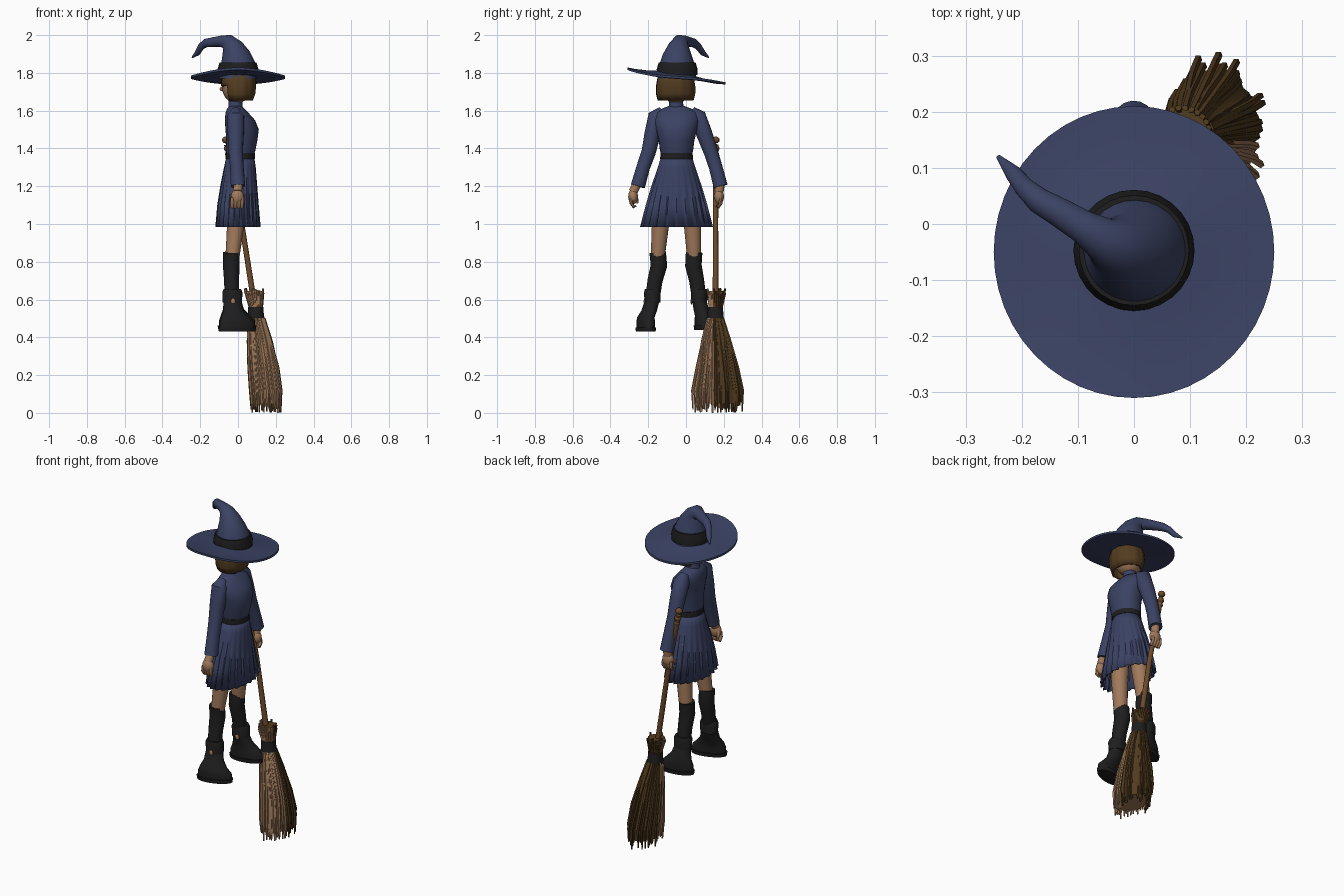
import bpy, bmesh, math, random
from mathutils import Vector

random.seed(4)
cube = bpy.data.objects.get("Cube")
if cube:
    bpy.data.objects.remove(cube, do_unlink=True)


def material(name, r, g, b):
    m = bpy.data.materials.new(name)
    m.use_nodes = True
    m.diffuse_color = (r, g, b, 1)
    node = m.node_tree.nodes["Principled BSDF"]
    node.inputs["Base Color"].default_value = (r, g, b, 1)
    node.inputs["Roughness"].default_value = 0.8
    return m


BLUE = material("navy cloth", 0.043, 0.055, 0.125)
BLACK = material("black leather", 0.013, 0.013, 0.014)
HAIR = material("dark brown", 0.085, 0.045, 0.014)
SKIN = material("skin", 0.36, 0.195, 0.105)
STRAW = material("straw", 0.36, 0.2, 0.105)
WOOD = material("wood", 0.15, 0.068, 0.024)


def finish(name, bm, *mats):
    bmesh.ops.recalc_face_normals(bm, faces=bm.faces)
    mesh = bpy.data.meshes.new(name)
    bm.to_mesh(mesh)
    bm.free()
    for m in mats:
        mesh.materials.append(m)
    ob = bpy.data.objects.new(name, mesh)
    bpy.context.collection.objects.link(ob)
    bpy.ops.object.select_all(action='DESELECT')
    ob.select_set(True)
    bpy.context.view_layer.objects.active = ob
    bpy.ops.object.shade_smooth_by_angle(angle=math.radians(45))
    return ob


def bridge(bm, rings, caps=True):
    rows = [[bm.verts.new(p) for p in ring] for ring in rings]
    n = len(rows[0])
    for a, b in zip(rows, rows[1:]):
        for i in range(n):
            j = (i + 1) % n
            bm.faces.new((a[i], a[j], b[j], b[i]))
    if caps:
        bm.faces.new(rows[0])
        bm.faces.new(rows[-1])


def oval_ring(x, y, z, rx, ry, sides=28, turn=0, wave=None):
    """Horizontal elliptical ring, optionally turned or pleated."""
    c, s = math.cos(turn), math.sin(turn)
    out = []
    for i in range(sides):
        a = math.tau * i / sides
        k = wave(i) if wave else 1
        u, v = rx * k * math.cos(a), ry * k * math.sin(a)
        out.append((x + u * c - v * s, y + u * s + v * c, z))
    return out


def loft(name, sections, mat, caps=True, **kw):
    bm = bmesh.new()
    bridge(bm, [oval_ring(*s, **kw) for s in sections], caps)
    return finish(name, bm, mat)


def add_tube(bm, points, sides=16):
    """Round tube through (x, y, z, radius) points."""
    ps = [Vector(p[:3]) for p in points]
    rings = []
    for i, p in enumerate(ps):
        t = (ps[min(i + 1, len(ps) - 1)] - ps[max(i - 1, 0)]).normalized()
        u = t.cross(Vector((0.3, 1, 0.1))).normalized()
        v = t.cross(u)
        rings.append([p + points[i][3] * (u * math.cos(math.tau * k / sides) + v * math.sin(math.tau * k / sides))
                      for k in range(sides)])
    bridge(bm, rings)


def tube(name, points, mat, sides=16):
    bm = bmesh.new()
    add_tube(bm, points, sides)
    return finish(name, bm, mat)


def ball(name, centre, size, mat):
    bm = bmesh.new()
    bmesh.ops.create_uvsphere(bm, u_segments=20, v_segments=14, radius=1)
    for v in bm.verts:
        v.co = Vector(centre) + Vector(size) * v.co
    return finish(name, bm, mat)


# Hat: drooping crown, band and wide tilted brim
tube("hat_crown", [(0, -.047, 1.77, .102), (0, -.047, 1.84, .095), (-.012, -.045, 1.89, .078),
                   (-.03, -.038, 1.935, .058), (-.055, -.028, 1.965, .04), (-.09, -.005, 1.967, .03),
                   (-.135, .022, 1.962, .026), (-.17, .042, 1.958, .023), (-.195, .065, 1.94, .018),
                   (-.215, .09, 1.905, .015), (-.242, .12, 1.882, .004)], BLUE, 28)
loft("hat_band", [(0, -.047, 1.79, .107, .107), (0, -.047, 1.82, .108, .108), (0, -.047, 1.855, .098, .098)], BLACK)
bm = bmesh.new()
rings = []
for t, lift in ((.36, .008), (.6, 0), (.85, -.002), (1, 0), (1, -.012), (.8, -.016), (.36, -.01)):
    ring = []
    for x, y, z in oval_ring(0, -.05, 1.79, .25 * t, .26 * t, 48):
        a = math.atan2(y + .05, x)
        ring.append((x, y, z + lift - .13 * (y + .05) - .03 * abs(x) + .005 * math.sin(3 * a) * t))
    rings.append(ring)
bridge(bm, rings, caps=False)
finish("hat_brim", bm, BLUE)

# Head: face on the -x side, bobbed hair with its opening there
ball("head", (-.008, -.053, 1.73), (.078, .08, .092), SKIN)
ball("nose", (-.085, -.053, 1.715), (.012, .01, .012), SKIN)
for s in (-1, 1):
    ball("eye", (-.078, -.053 + s * .033, 1.735), (.005, .013, .009), BLACK)
bm = bmesh.new()
strands = lambda i: 1 + .025 * (i % 3 - 1)
bridge(bm, [oval_ring(.003, -.055, z, rx, ry, 36, wave=strands) for z, rx, ry in (
    (1.655, .075, .095), (1.69, .088, .103), (1.73, .092, .103), (1.75, .092, .1), (1.8, .085, .09))], caps=False)
front = [f for f in bm.faces if f.calc_center_median().x < -.05 and f.calc_center_median().z < 1.738]
bmesh.ops.delete(bm, geom=front, context='FACES')
hair = finish("hair", bm, HAIR)
hair.modifiers.new("thickness", 'SOLIDIFY').thickness = .012

# Dress: collar, bodice, belt and pleated skirt
tube("neck", [(-.012, -.052, 1.58, .033), (-.012, -.052, 1.69, .033)], SKIN)
loft("collar", [(-.013, -.052, 1.59, .045, .05), (-.013, -.052, 1.615, .037, .038),
                (-.012, -.052, 1.65, .037, .037)], BLUE)
loft("bodice", [(.012, -.05, 1.36, .072, .08), (.014, -.05, 1.39, .078, .088), (.02, -.05, 1.44, .082, .094),
                (.022, -.05, 1.5, .088, .108), (.01, -.05, 1.55, .08, .118), (-.006, -.05, 1.59, .06, .115),
                (-.012, -.05, 1.612, .045, .075), (-.012, -.05, 1.625, .03, .04)], BLUE)
loft("belt", [(.012, -.05, 1.345, .078, .087), (.012, -.05, 1.375, .077, .085)], BLACK)
bm = bmesh.new()
rings = []
for z, x, rx, ry in ((1.36, .012, .073, .081), (1.3, .01, .084, .1), (1.2, .004, .098, .135),
                     (1.1, 0, .11, .165), (.985, 0, .12, .195)):
    depth = .11 * (1.36 - z) / .37
    fold = lambda i: 1 - depth * (i % 4) / 3
    rings.append(oval_ring(x, -.05, z, rx, ry, 88, wave=fold))
bridge(bm, rings, caps=False)
skirt = finish("skirt", bm, BLUE)
skirt.modifiers.new("thickness", 'SOLIDIFY').thickness = .006


# Arms with hands
def arm(side, shoulder, elbow, cuff, hand):
    tube(side + "_sleeve", [(-.012, shoulder * .7 - .015, 1.6, .025), (-.012, shoulder, 1.57, .046),
                            (-.012, (shoulder + elbow) / 2, 1.48, .043), (-.012, elbow, 1.38, .038),
                            (-.006, (elbow + cuff) / 2, 1.3, .036), (0, cuff, 1.2, .038)], BLUE)
    out = 1 if cuff > 0 else -1
    tube(side + "_wrist", [(0, cuff, 1.22, .024), (-.002, hand, 1.17, .024)], SKIN)
    ball(side + "_palm", (-.003, hand, 1.145), (.034, .026, .04), SKIN)
    for k in range(4):
        x = -.03 + .017 * k
        tube(side + "_finger", [(x, hand + out * .008, 1.14, .01), (x, hand + out * .01, 1.11, .01),
                                (x, hand - out * .004, 1.09, .009), (x, hand - out * .016, 1.096, .006)], SKIN, 8)
    tube(side + "_thumb", [(-.02, hand, 1.16, .01), (-.034, hand - out * .02, 1.13, .009),
                           (-.03, hand - out * .024, 1.11, .005)], SKIN, 8)


arm("right", -.155, -.198, -.255, -.28)
arm("left", .06, .132, .183, .175)


# Legs with tall boots
def leg(side, hip, knee, ankle, shift, turn, floor):
    tube(side + "_thigh", [(0, hip, 1.2, .055), (-.012, (hip + knee) / 2, 1, .046), (-.03, knee, .82, .037)], SKIN)
    tube(side + "_boot_shaft", [(-.035, knee, .85, .044), (-.036, knee - shift * .2, .78, .044),
                                (-.034, (knee + ankle) / 2, .7, .04), (-.032, ankle, .6, .038)], BLACK)
    loft(side + "_boot_cuff", [(-.03, ankle, .585, .052, .042), (-.03, ankle, .64, .053, .044),
                               (-.03, ankle, .655, .046, .04)], BLACK)
    ball(side + "_buckle", (-.026, ankle - .041, .59), (.012, .005, .016), SKIN)
    foot = ankle + shift
    loft(side + "_boot_foot", [(-.005, foot, floor + .015, .097, .042), (-.005, foot, floor + .05, .096, .043),
                               (-.014, foot, floor + .075, .078, .042),
                               (-.024, (foot + ankle) / 2, floor + .11, .056, .04),
                               (-.03, ankle, .6, .046, .038)], BLACK, turn=turn)
    loft(side + "_boot_sole", [(-.005, foot, floor, .1, .045), (-.005, foot, floor + .022, .104, .048)],
         BLACK, turn=turn)


leg("right", -.12, -.15, -.178, -.035, .3, .43)
leg("left", .025, .043, .07, .02, .15, .44)

# Broom: knobbed handle, bound neck and bristles
tube("broom_handle", [(-.06, .158, 1.42, .014), (.02, .157, 1, .014), (.095, .156, .52, .016)], WOOD, 12)
for z, r in ((1.445, .02), (1.4, .019), (1.37, .017)):
    ball("handle_knob", (-.06 + (1.42 - z) * .18, .158, z), (r, r, r * .9), WOOD)

shape = [(.085, .16, .645, .048, .046), (.09, .158, .6, .042, .04), (.095, .156, .55, .034, .034),
         (.098, .156, .5, .04, .04), (.112, .16, .4, .06, .07), (.13, .165, .25, .074, .092),
         (.143, .166, .12, .078, .115), (.145, .166, .05, .074, .112)]


def at_height(z):
    """Interpolated broom cross-section at a height."""
    for a, b in zip(shape, shape[1:]):
        if z >= b[2]:
            k = (a[2] - z) / (a[2] - b[2])
            return [p + (q - p) * k for p, q in zip(a, b)]
    return list(shape[-1])


bm = bmesh.new()
bridge(bm, [oval_ring(*s, 40, wave=lambda i: 1 - .06 * (i % 2)) for s in shape])
for n in range(110):
    a = random.uniform(0, math.tau)
    spread = random.uniform(.85, 1.05) if n % 12 else 1.18
    low = random.uniform(.0, .06)
    pts = []
    for z in (.5, .38, .24, .12, low):
        x, y, _, rx, ry = at_height(z)
        k = spread if z < .3 else min(spread, 1.02)
        pts.append((x + rx * k * math.cos(a), y + ry * k * math.sin(a), z, .007 if z > .1 else .004))
    add_tube(bm, pts, 5)
for n in range(26):
    a = math.tau * n / 26
    top = random.uniform(.62, .66)
    add_tube(bm, [(.095 + .03 * math.cos(a), .156 + .03 * math.sin(a), .55, .007),
                  (.085 + .049 * math.cos(a), .16 + .047 * math.sin(a), top, .006)], 5)
for f in bm.faces:
    c = f.calc_center_median()
    mid = at_height(min(max(c.z, .05), .64))
    f.material_index = int((c.y - mid[1]) + .25 * (c.x - mid[0]) > 0)
finish("broom_bristles", bm, STRAW, HAIR)
loft("broom_binding", [(.097, .156, .49, .046, .046), (.095, .156, .52, .042, .042),
                       (.094, .156, .56, .04, .04)], BLACK)
